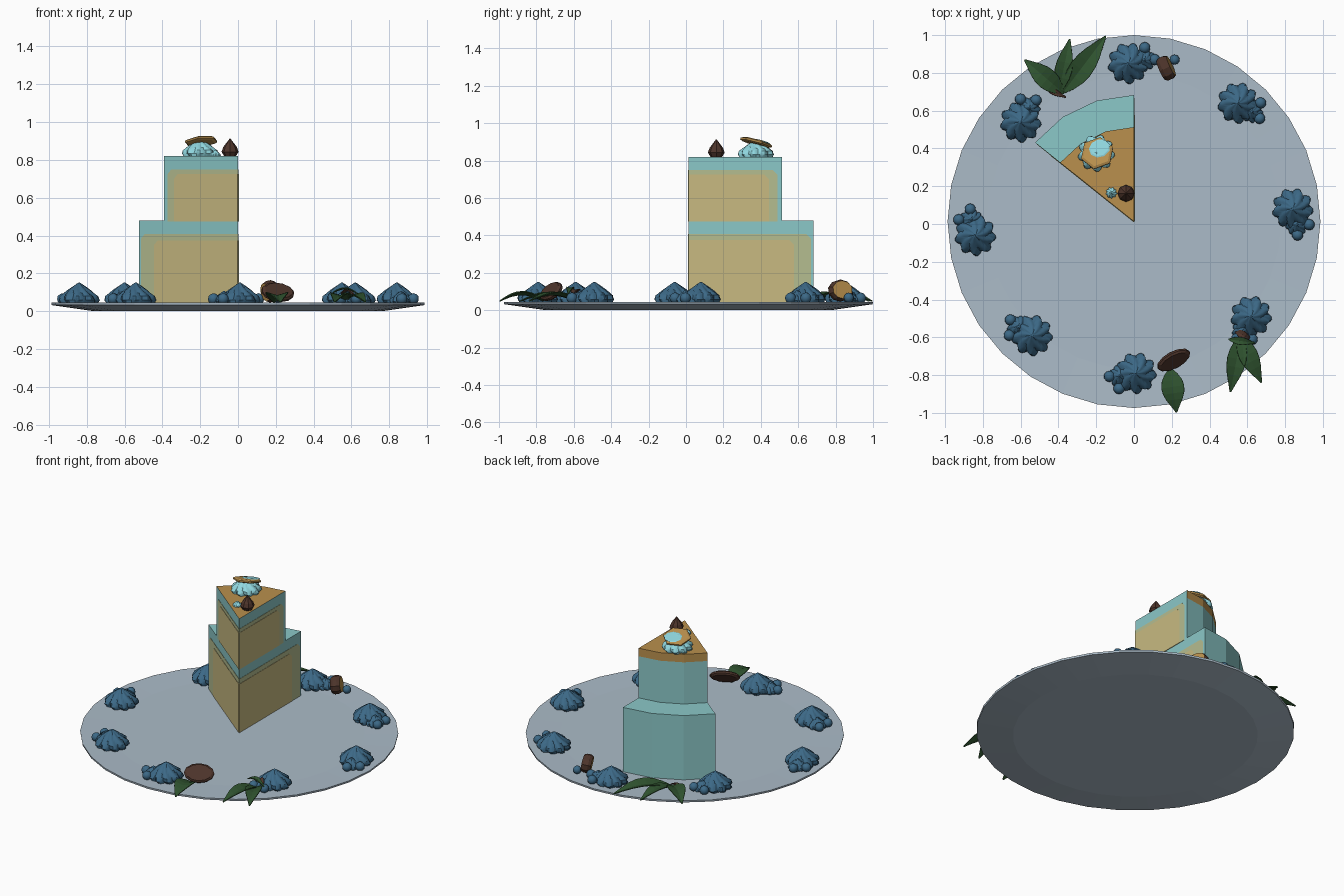
import bpy, bmesh, math
from mathutils import Vector, Matrix, Euler

if "Cube" in bpy.data.objects:
    bpy.data.objects.remove(bpy.data.objects["Cube"])

def mat(name, r, g, b):
    m = bpy.data.materials.new(name)
    m.diffuse_color = (r, g, b, 1)
    m.use_nodes = True
    m.node_tree.nodes["Principled BSDF"].inputs["Base Color"].default_value = m.diffuse_color
    return m

PLATE = mat("plate_grey_blue", .41, .50, .58)
BLUE = mat("berry_blue", .045, .14, .24)
TEAL = mat("frosting_teal", .26, .58, .58)
PALE = mat("cream_pale_teal", .28, .68, .74)
ORANGE = mat("caramel", .49, .28, .075)
SPONGE = mat("sponge", .58, .49, .22)
SOFT = mat("sponge_edge", .46, .51, .28)
GREEN = mat("leaf_green", .028, .085, .028)
BROWN = mat("dark_brown", .075, .035, .024)
CX = Vector((0, .013, 0))                     # plate centre and slice tip

def finish(name, bm, mats, smooth=None):
    bmesh.ops.recalc_face_normals(bm, faces=bm.faces)
    me = bpy.data.meshes.new(name)
    bm.to_mesh(me)
    bm.free()
    ob = bpy.data.objects.new(name, me)
    bpy.context.collection.objects.link(ob)
    for m in mats:
        me.materials.append(m)
    if smooth:
        bpy.ops.object.select_all(action='DESELECT')
        bpy.context.view_layer.objects.active = ob
        ob.select_set(True)
        bpy.ops.object.shade_smooth_by_angle(angle=math.radians(smooth))
    return ob

def rings(bm, prof, n, lobes=0, depth=0, twist=0, at=(0, 0, 0)):
    """Closed turned body from (radius, z, ...) with optional twisted lobes."""
    rows = []
    for k, (r, z) in enumerate(prof):
        row = []
        for i in range(n):
            a = math.tau * i / n
            q = r * (1 + depth * (abs(math.cos(lobes * a / 2 + twist * k)) * 2 - 1.2)) if lobes else r
            row.append(bm.verts.new((at[0] + q * math.cos(a), at[1] + q * math.sin(a), at[2] + z)))
        rows.append(row)
    for a, b in zip(rows, rows[1:]):
        for i in range(n):
            j = (i + 1) % n
            bm.faces.new((a[i], a[j], b[j], b[i]))
    bm.faces.new(rows[0][::-1])
    bm.faces.new(rows[-1])

# plate
bm = bmesh.new()
rings(bm, [(.76, 0), (.985, .032), (.987, .045), (.78, .04)], 32, at=CX)
finish("plate", bm, [PLATE])

# cake slice: two wedge tiers
SPREAD = math.radians(51.4)
def tier(name, r, zs, top_mat):
    bm = bmesh.new()
    rows = []
    for z in zs:
        pts = [CX] + [CX + Vector((-r * math.sin(SPREAD * i / 3), r * math.cos(SPREAD * i / 3), 0)) for i in range(4)]
        rows.append([bm.verts.new((p.x, p.y, z)) for p in pts])
    for k, (a, b) in enumerate(zip(rows, rows[1:])):
        for i in range(5):
            j = (i + 1) % 5
            f = bm.faces.new((a[i], a[j], b[j], b[i]))
            f.material_index = int(k == 1 and i in (1, 2, 3))   # caramel rim on the outside
    bm.faces.new(rows[0][::-1])
    bm.faces.new(rows[-1]).material_index = 1
    finish(name, bm, [TEAL, top_mat])

tier("lower_tier", .67, [.04, .48], TEAL)
tier("upper_tier", .5, [.48, .765, .82], ORANGE)

# sponge panels on both cut faces
def panel(name, m, r, z0, z1, t):
    for side, ang, s in (("right", 0, 1), ("left", SPREAD, -1)):
        d = Vector((-math.sin(ang), math.cos(ang), 0))
        n = Vector((d.y, -d.x, 0)) * s
        bm = bmesh.new()
        c = .025                              # clipped upper outer corner
        shape = [(.0, z0), (r, z0), (r, z1 - c), (r - c, z1), (.0, z1)]
        lo = [bm.verts.new(CX + d * u + Vector((0, 0, z))) for u, z in shape]
        hi = [bm.verts.new(CX + d * u + n * t + Vector((0, 0, z))) for u, z in shape]
        bm.faces.new(lo)
        bm.faces.new(hi)
        for i in range(5):
            j = (i + 1) % 5
            bm.faces.new((lo[i], lo[j], hi[j], hi[i]))
        finish(name + "_" + side, bm, [m])

panel("lower_sponge_edge", SOFT, .655, .042, .408, .002)
panel("lower_sponge", SPONGE, .565, .042, .375, .004)
panel("upper_sponge_edge", SOFT, .475, .475, .75, .002)
panel("upper_sponge", SPONGE, .43, .475, .725, .004)

# piped dollops and berries
DOLLOP = [(.9, 0), (1, .16), (.93, .36), (.74, .5), (.6, .62), (.36, .78), (.15, .92), (.02, 1)]
def dollop(bm, x, y, z, r, h):
    rings(bm, [(a * r, b * h) for a, b in DOLLOP], 48, 9, .13, .5, (x, y, z))

spots = [(-.03, .85), (.55, .64), (.84, .08), (.62, -.49), (.01, -.79), (-.54, -.59), (-.84, -.06), (-.6, .54)]
for k, (x, y) in enumerate(spots):
    bm = bmesh.new()
    dollop(bm, x, y, .04, .1, .112)
    out = Vector((x, y - .013, 0)).normalized()
    cw = Vector((out.y, -out.x, 0))           # clockwise side
    p = Vector((x, y, 0))
    q = p + cw * .085 + out * .015
    dollop(bm, q.x, q.y, .04, .055, .068)
    for a, b in ((.09, .08), (.14, .015)):
        q = p + cw * a + out * b
        bmesh.ops.create_icosphere(bm, subdivisions=2, radius=.03, matrix=Matrix.Translation((q.x, q.y, .065)))
    finish(f"berry_cluster_{k + 1}", bm, [BLUE], 40)
bm = bmesh.new()
bmesh.ops.create_icosphere(bm, subdivisions=2, radius=.027, matrix=Matrix.Translation((.215, .87, .067)))
finish("loose_berry", bm, [BLUE], 40)

# leaves
def leaf(name, a, b, w, z0=.05, zm=.085, z1=.05, m=GREEN):
    a, b = Vector((*a, 0)), Vector((*b, 0))
    d = b - a
    s = Vector((-d.y, d.x, 0)).normalized()
    bm = bmesh.new()
    rows = []
    N = 7
    for i in range(N + 1):
        t = i / N
        wid = max(.003, w * .5 * math.sin(math.pi * t ** .85))
        z = z0 * (1 - t) + z1 * t + (zm - (z0 + z1) / 2) * math.sin(math.pi * t)
        rows.append([bm.verts.new(a + d * t + s * wid * u + Vector((0, 0, z + abs(u) * wid * .3)))
                     for u in (-1, 0, 1)])
    for p, q in zip(rows, rows[1:]):
        for i in (0, 1):
            bm.faces.new((p[i], p[i + 1], q[i + 1], q[i]))
    ob = finish(name, bm, [m])
    ob.modifiers.new("thickness", 'SOLIDIFY').thickness = .005

leaf("back_leaf_1", (-.37, .69), (-.58, .87), .11)
leaf("back_leaf_2", (-.4, .69), (-.34, .98), .09)
leaf("back_leaf_3", (-.38, .69), (-.15, .995), .12)
leaf("front_leaf_1", (.55, -.58), (.675, -.84), .1)
leaf("front_leaf_2", (.57, -.58), (.51, -.89), .1)
leaf("front_leaf_3", (.5, -.61), (.64, -.63), .04, .1, .12, .09)
leaf("front_leaf_4", (.19, -.76), (.225, -.998), .12)
leaf("back_stem", (-.47, .72), (-.36, .67), .03, .05, .07, .05, BROWN)
leaf("front_stem", (.53, -.56), (.63, -.62), .04, .06, .11, .06, BROWN)

# cut nut pieces: brown rim, caramel faces
def slice_piece(name, loc, rot, size, n, mats):
    bm = bmesh.new()
    rings(bm, [(.85, -.5), (1, -.2), (1, .2), (.85, .5)], n)
    bm.faces.ensure_lookup_table()
    for f in bm.faces:
        f.material_index = int(len(f.verts) == n and n != 4)
    M = Matrix.LocRotScale(Vector(loc), Euler(rot), Vector(size))
    bm.transform(M)
    finish(name, bm, mats)

slice_piece("back_nut", (.17, .825, .105), (0, math.radians(80), math.radians(25)), (.058, .068, .06), 10, [BROWN, ORANGE])
slice_piece("front_nut", (.21, -.72, .1), (math.radians(50), 0, math.radians(28)), (.095, .062, .03), 12, [BROWN, BROWN])

# cream dollop with a tilted wafer on the slice
bm = bmesh.new()
dollop(bm, -.2, .375, .818, .09, .095)
finish("top_cream", bm, [PALE], 40)
tilt = (-.28, 0, .35)
slice_piece("wafer", (-.195, .375, .897), tilt, (.09, .088, .022), 6, [ORANGE, ORANGE])
slice_piece("wafer_cream", (-.182, .40, .901), tilt, (.058, .05, .009), 9, [PALE, PALE])

# chocolate drop and small cream dot near the tip
bm = bmesh.new()
rings(bm, [(.03, 0), (.045, .025), (.036, .05), (.017, .075), (.002, .095)], 8, at=(-.042, .162, .818))
finish("chocolate_drop", bm, [BROWN])
bm = bmesh.new()
dollop(bm, -.12, .165, .818, .027, .035)
finish("cream_dot", bm, [PALE], 40)
